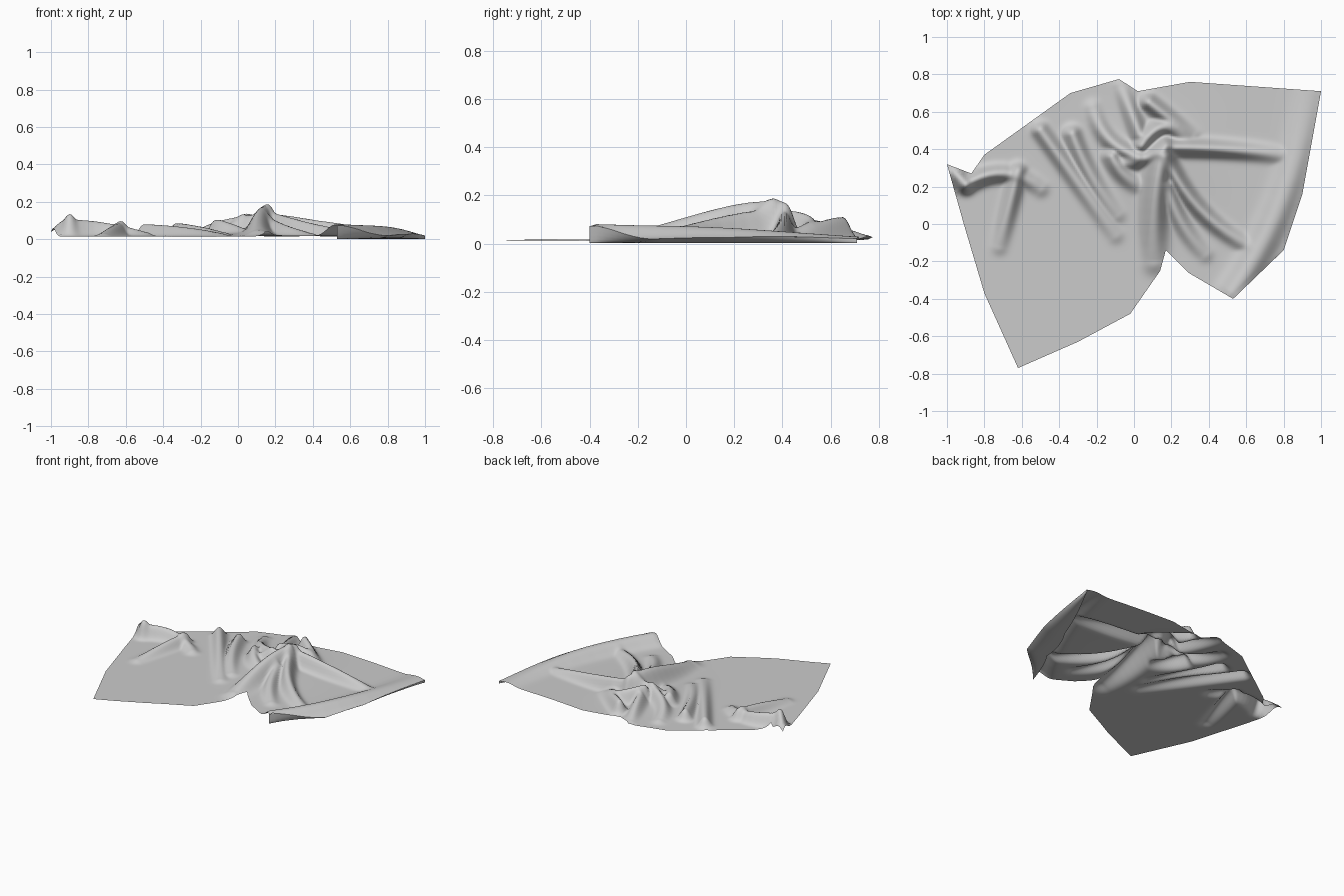
import bpy, bmesh, math
from mathutils import Vector

if "Cube" in bpy.data.objects:
    bpy.data.objects.remove(bpy.data.objects["Cube"])

STEP = .011

# Silhouette of the crumpled cloth seen from the top
OUTLINE = [(-1, .32), (-.91, 0), (-.8, -.37), (-.62, -.77), (-.3, -.63), (-.02, -.48), (.14, -.25),
           (.17, -.14), (.29, -.26), (.53, -.4), (.8, -.14), (.9, .16), (1, .71),
           (.3, .76), (.02, .71), (-.08, .775), (-.34, .7), (-.8, .37), (-.87, .27)]
HEM = OUTLINE[9:13]
EDGES = list(zip(OUTLINE, OUTLINE[1:] + OUTLINE[:1]))

# Each fold is one bowed ridge that fades along its length: start, end, bow, height
FOLDS = [
    ((.17, .42), (-.1, .33), .03, .105),
    ((-.12, .36), (.03, .2), -.02, .075),
    ((.04, .42), (.3, .42), .1, .1),
    ((.08, .65), (.31, .47), 0, .09),
    ((.17, .41), (.78, .37), .01, .1),
    ((.17, .36), (.62, -.12), -.06, .1),
    ((.18, .2), (.38, -.16), -.03, .07),
    ((-.5, .5), (-.1, -.06), 0, .065),
    ((-.33, .48), (-.09, .05), -.02, .07),
    ((.02, .36), (-.22, .62), .05, .08),
    ((.03, .48), (-.07, .74), 0, .075),
    ((-.9, .21), (-.5, .19), .07, .09),
    ((-.9, .21), (-1, .32), 0, .1),
    ((-.62, .28), (-.72, -.12), 0, .07),
]
CENTRE_ROLL = ((.15, .36), (.11, -.2), -.02, .135)
HEM_ROLL = ((.53, -.37), (.93, .69), -.07, .065)


def ridge(fold, width, n=10):
    """Sample a bowed fold into (x, y, height) points with a bounding box."""
    a, b, h = Vector(fold[0]), Vector(fold[1]), fold[3]
    side = Vector((a.y - b.y, b.x - a.x)).normalized() * fold[2]
    pts = []
    for i in range(n + 1):
        t = i / n
        p = a.lerp(b, t) + side * 4 * t * (1 - t)
        pts.append((p.x, p.y, h * (1 - .75 * t ** 1.6)))
    xs, ys, m = [p[0] for p in pts], [p[1] for p in pts], 2.5 * width
    return width, (min(xs) - m, max(xs) + m, min(ys) - m, max(ys) + m), pts


RIDGES = [ridge(f, .04) for f in FOLDS] + [ridge(CENTRE_ROLL, .062), ridge(HEM_ROLL, .07)]


def nearest(x, y, a, b):
    """Squared distance to a segment, position along it, and the closest point."""
    dx, dy = b[0] - a[0], b[1] - a[1]
    t = max(0, min(1, ((x - a[0]) * dx + (y - a[1]) * dy) / (dx * dx + dy * dy)))
    px, py = a[0] + dx * t, a[1] + dy * t
    return (x - px) ** 2 + (y - py) ** 2, t, px, py


def height(x, y):
    """Flat cloth plus a soft swell at the knot and a smooth maximum of all folds."""
    total = 0
    for w, box, s in RIDGES:
        if box[0] < x < box[1] and box[2] < y < box[3]:
            d, t, i = min((*nearest(x, y, s[i], s[i + 1])[:2], i) for i in range(len(s) - 1))
            h = s[i][2] * (1 - t) + s[i + 1][2] * t
            total += (h * math.exp(-(d / (w * w)) ** 1.15)) ** 3
    swell = .025 * math.exp(-((x - .1) ** 2 + (y - .3) ** 2) / .07)
    ripple = .002 * math.sin(9 * x + 4 * y)
    return .016 + swell + ripple + total ** (1 / 3)


def inside(x, y):
    hit = False
    for (ax, ay), (bx, by) in EDGES:
        if (ay > y) != (by > y) and x < ax + (y - ay) * (bx - ax) / (by - ay):
            hit = not hit
    return hit


def finish(bm, name):
    me = bpy.data.meshes.new(name)
    bm.to_mesh(me)
    bm.free()
    for p in me.polygons:
        p.use_smooth = True
    bpy.context.collection.objects.link(bpy.data.objects.new(name, me))


# Main cloth: trimmed grid, border snapped to the silhouette, then raised into folds
bm = bmesh.new()
grid = {}
for i in range(int(2 / STEP) + 2):
    for j in range(int(1.56 / STEP) + 2):
        x, y = -1 + i * STEP, -.78 + j * STEP
        if inside(x, y):
            grid[i, j] = bm.verts.new((x, y, 0))
for i, j in grid:
    q = [grid.get(k) for k in ((i, j), (i + 1, j), (i + 1, j + 1), (i, j + 1))]
    if all(q):
        bm.faces.new(q)
bmesh.ops.delete(bm, geom=[v for v in bm.verts if not v.link_faces], context='VERTS')
border = [v for v in bm.verts if v.is_boundary]
for v in border:
    v.co.x, v.co.y = min(nearest(v.co.x, v.co.y, a, b) for a, b in EDGES)[2:]
for c in OUTLINE:
    v = min(border, key=lambda v: (v.co.xy - Vector(c)).length)
    v.co.x, v.co.y = c
for v in bm.verts:
    v.co.z = height(v.co.x, v.co.y)
finish(bm, "crumpled_cloth")

# Hem turned under along the right edge, widest in the middle
bm = bmesh.new()
rows = []
N, M = 10, 8
count = N * (len(HEM) - 1)
for k in range(count + 1):
    s = min(k // N, len(HEM) - 2)
    p = Vector(HEM[s]).lerp(Vector(HEM[s + 1]), k / N - s)
    z, depth = height(p.x, p.y), .16 * math.sin(math.pi * k / count)
    row = []
    for m in range(M + 1):
        t = (m / M) ** 2
        row.append(bm.verts.new((p.x - depth * t, p.y + .3 * depth * t, .002 + (z - .002) * (1 - t) ** 5)))
    rows.append(row)
for a, b in zip(rows, rows[1:]):
    for m in range(M):
        bm.faces.new((a[m], a[m + 1], b[m + 1], b[m]))
finish(bm, "turned_under_hem")
